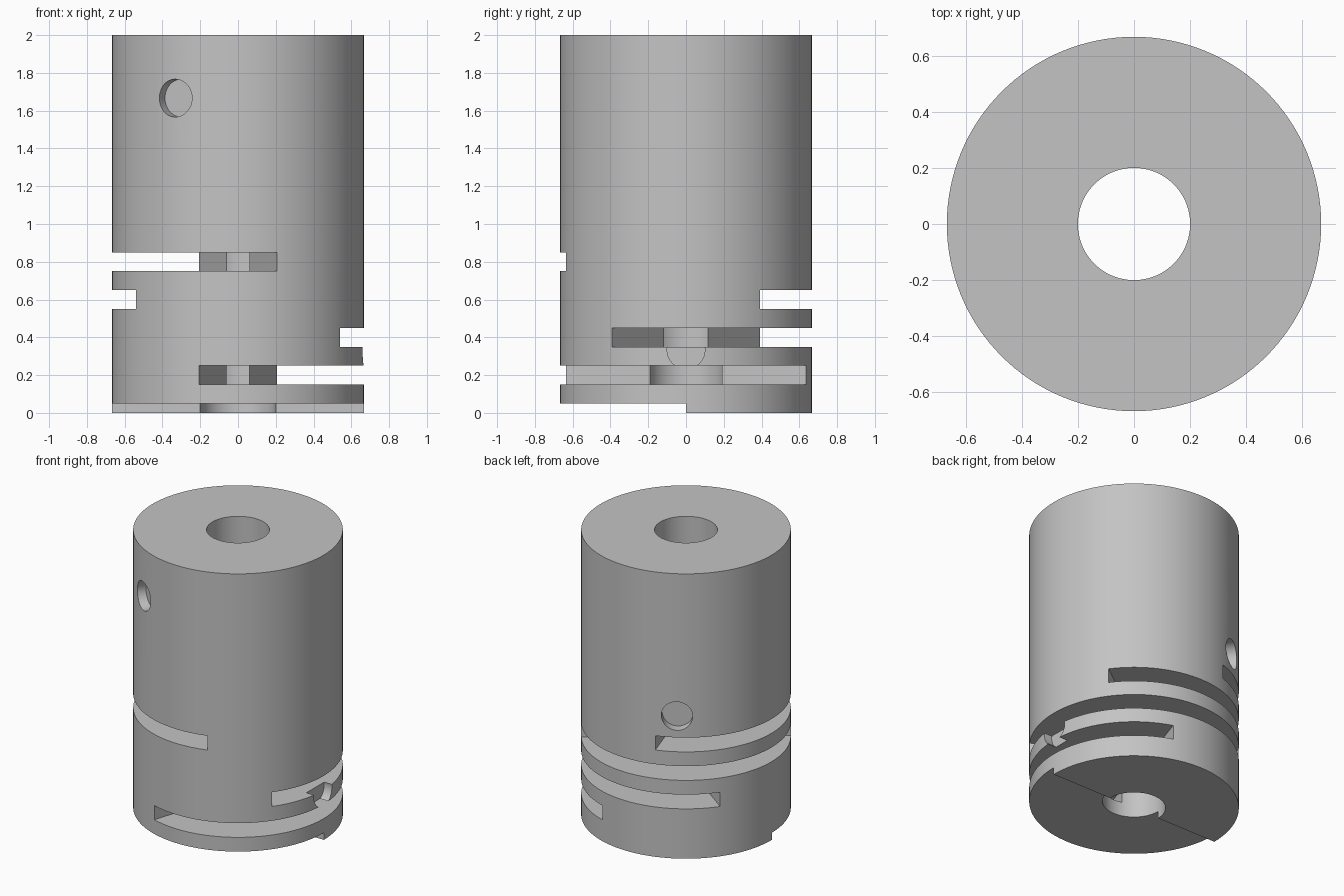
import bpy
from math import radians, cos, sin

old = bpy.data.objects.get("Cube")
if old:
    bpy.data.objects.remove(old, do_unlink=True)

RADIUS, BORE, HEIGHT = 0.667, 0.2, 2.0
SLOT = 0.1        # slot height and gap between slots
POCKET_R = 0.1    # screw pocket radius
POCKET_FLOOR = 0.6

steel = bpy.data.materials.new("plain_grey")
grey = (0.55, 0.55, 0.55, 1)
steel.diffuse_color = grey
steel.use_nodes = True
steel.node_tree.nodes["Principled BSDF"].inputs["Base Color"].default_value = grey


def cylinder(name, radius, depth, location, rotation=(0, 0, 0), sides=96):
    bpy.ops.mesh.primitive_cylinder_add(vertices=sides, radius=radius, depth=depth,
                                        location=location, rotation=rotation)
    obj = bpy.context.object
    obj.name = name
    return obj


def half_slab(angle, bottom, top):
    """Box filling the half space beyond the axis in the given direction."""
    a, size = radians(angle), 2.0
    bpy.ops.mesh.primitive_cube_add(
        size=1, rotation=(0, 0, a),
        location=(cos(a) * size / 2, sin(a) * size / 2, (bottom + top) / 2))
    obj = bpy.context.object
    obj.scale = (size, size, top - bottom)
    return obj


def cut(target, cutter):
    cutter.hide_render = True
    bpy.context.view_layer.update()
    mod = target.modifiers.new("cut", "BOOLEAN")
    mod.operation = "DIFFERENCE"
    mod.solver = "EXACT"
    mod.object = cutter
    bpy.context.view_layer.objects.active = target
    bpy.ops.object.modifier_apply(modifier=mod.name)
    bpy.data.objects.remove(cutter, do_unlink=True)


# Solid body with a centre bore
body = cylinder("slotted_coupling_body", RADIUS, HEIGHT, (0, 0, HEIGHT / 2), sides=128)
body.data.materials.append(steel)
cut(body, cylinder("bore_cutter", BORE, HEIGHT * 2, (0, 0, HEIGHT / 2)))

# Half-round slots, each turned a fifth of a circle from the one below;
# the lowest one opens through the base
for i in range(5):
    middle = i * 2 * SLOT
    cut(body, half_slab(-90 + 72 * i, middle - SLOT / 2, middle + SLOT / 2))

# Three shallow flat-floored screw pockets around the side
for i in range(3):
    a = radians(120 * i)
    r = POCKET_FLOOR + 0.1
    cut(body, cylinder("pocket_cutter", POCKET_R, 0.2,
                       (r * cos(a), r * sin(a), (2 * i + 1) / 3),
                       (0, radians(90), a), sides=48))

bpy.ops.object.select_all(action="DESELECT")
body.select_set(True)
bpy.context.view_layer.objects.active = body
bpy.ops.object.shade_smooth_by_angle(angle=radians(30))
